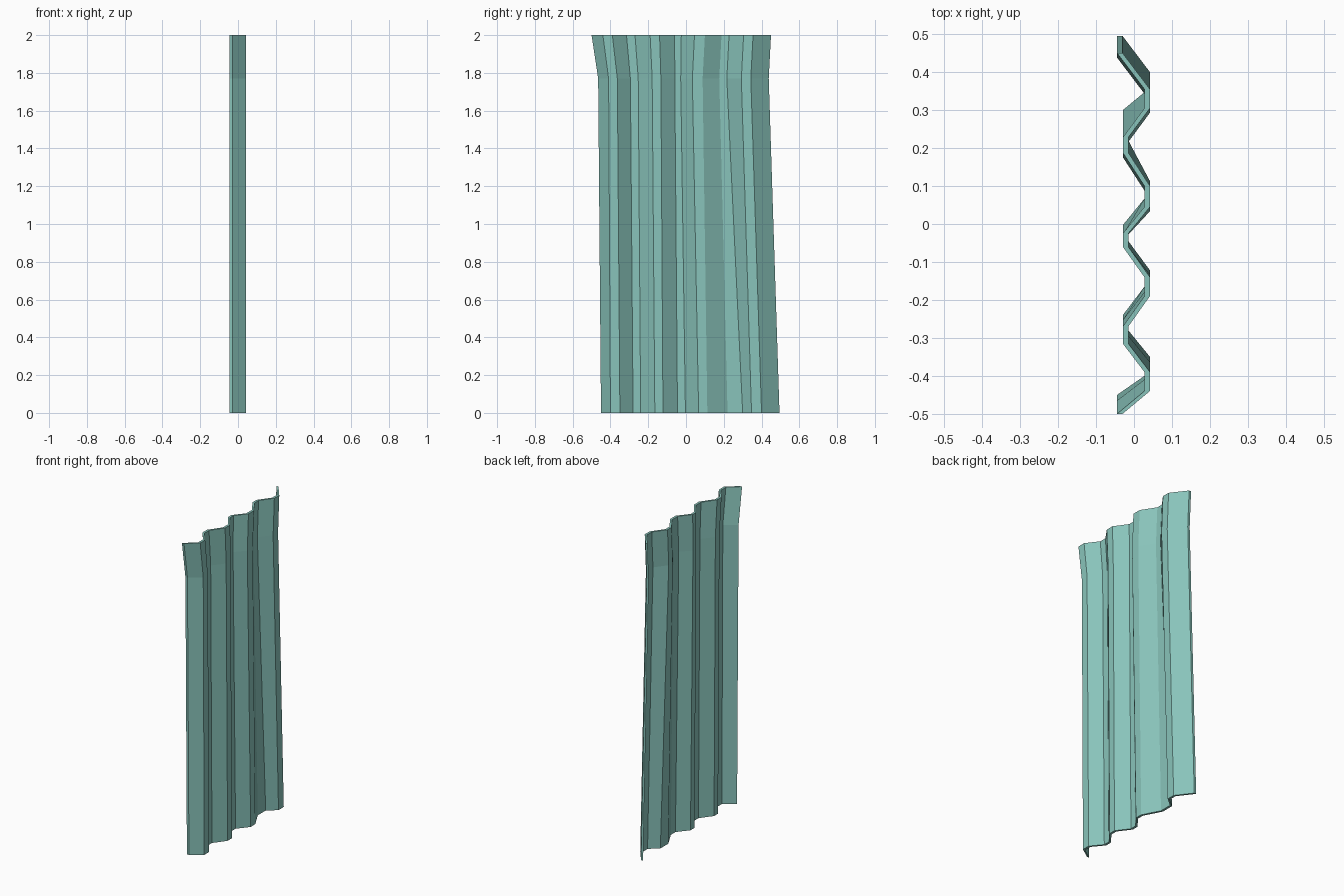
import bpy, bmesh

if "Cube" in bpy.data.objects:
    bpy.data.objects.remove(bpy.data.objects["Cube"])

THICK = 0.0145

# x of each fold line across the corrugated sheet (+x surface)
P, V, E = 0.042, -0.015, -0.03      # peak, valley, free edge
fold_x = [E, P, P, V, V, P, P, V, V, P, P, V, V, P, P, E]

# y of each fold line at the top and bottom of the sheet
top_y = [-0.5, -0.44, -0.39, -0.315, -0.27, -0.19, -0.14, -0.06, -0.025,
         0.045, 0.10, 0.188, 0.228, 0.305, 0.355, 0.45]
bottom_y = [-0.45, -0.40, -0.35, -0.28, -0.24, -0.165, -0.122, -0.045, -0.003,
            0.067, 0.113, 0.22, 0.30, 0.347, 0.40, 0.495]


def bend(y):
    """Sideways bend from the top edge down to the kink line."""
    if y < -0.05:
        return 0.035 * (-0.05 - y) / 0.45
    return -0.012 * min(1, (y + 0.05) / 0.1)


mid_y = [y + bend(y) for y in top_y]
rows = [(0.0, bottom_y), (1.77, mid_y), (2.0, top_y)]

# Sheet: two skins joined by a rim
bm = bmesh.new()
skins = []
for dx in (0, -THICK):
    skins.append([[bm.verts.new((x + dx, y, z)) for x, y in zip(fold_x, ys)]
                  for z, ys in rows])
for k, g in enumerate(skins):
    for r in range(len(rows) - 1):
        for i in range(len(fold_x) - 1):
            f = [g[r][i], g[r][i + 1], g[r + 1][i + 1], g[r + 1][i]]
            bm.faces.new(f if k == 0 else f[::-1])
a, b = skins
for r in (0, -1):                   # bottom and top rims
    for i in range(len(fold_x) - 1):
        bm.faces.new([a[r][i], a[r][i + 1], b[r][i + 1], b[r][i]])
for i in (0, -1):                   # side rims
    for r in range(len(rows) - 1):
        bm.faces.new([a[r][i], a[r + 1][i], b[r + 1][i], b[r][i]])
bmesh.ops.recalc_face_normals(bm, faces=bm.faces)

mesh = bpy.data.meshes.new("corrugated_sheet")
bm.to_mesh(mesh)
bm.free()
teal = bpy.data.materials.new("pale teal metal")
teal.diffuse_color = (0.25, 0.55, 0.495, 1)
teal.use_nodes = True
teal.node_tree.nodes["Principled BSDF"].inputs["Base Color"].default_value = teal.diffuse_color
mesh.materials.append(teal)
sheet = bpy.data.objects.new("corrugated_sheet", mesh)
bpy.context.collection.objects.link(sheet)
